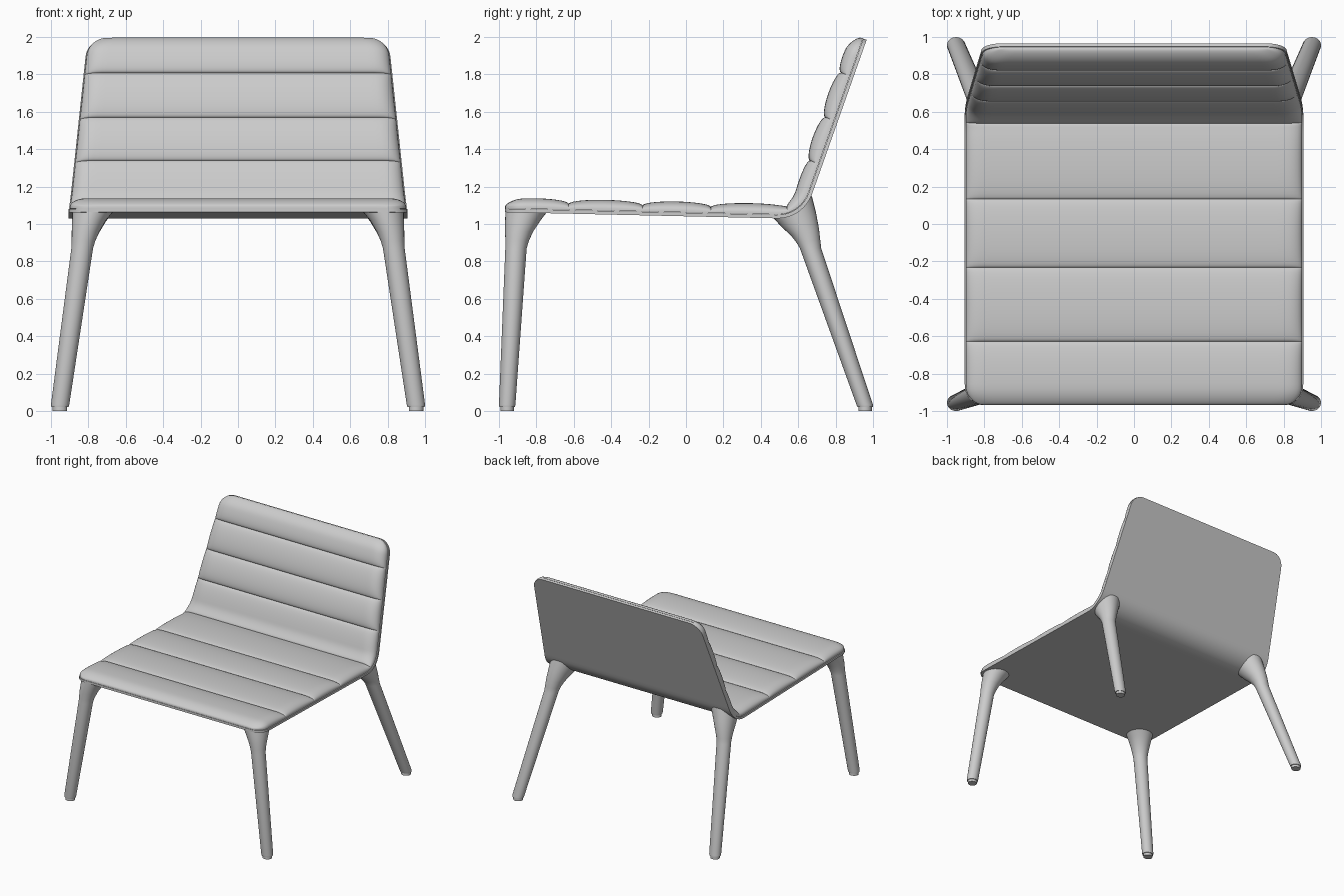
import bpy, bmesh
from math import sin, cos, pi, sqrt, tan, atan2, radians
from mathutils import Vector as V

if "Cube" in bpy.data.objects:
    bpy.data.objects.remove(bpy.data.objects["Cube"])

# Side profile of the shell's underside (y, z): seat line, bend, back line
FRONT, CORNER, TOP, R = V((-0.968, 1.063)), V((0.627, 1.027)), V((0.966, 1.985)), 0.195
d1, d2 = (CORNER - FRONT).normalized(), (TOP - CORNER).normalized()
a1, a2 = atan2(d1.y, d1.x), atan2(d2.y, d2.x)
turn = a2 - a1
cut = R * tan(turn / 2)
bend_start, bend_end = CORNER - d1 * cut, CORNER + d2 * cut
centre = bend_start + V((-d1.y, d1.x)) * R
L1, LA = (bend_start - FRONT).length, R * turn
TOTAL = L1 + LA + (TOP - bend_end).length


def frame(s):
    """Point and upward normal at path length s."""
    if s < L1:
        return FRONT + d1 * s, V((-d1.y, d1.x))
    if s < L1 + LA:
        n = V((-sin(a1 + (s - L1) / R), cos(a1 + (s - L1) / R)))
        return centre - n * R, n
    return bend_end + d2 * (s - L1 - LA), V((-d2.y, d2.x))


def half_width(s):
    taper = max(0, (s - L1 - LA / 2) / (TOTAL - L1 - LA / 2))
    w, r = 0.905 - 0.1 * taper, 0.1
    d = min(s, TOTAL - s, r)
    return w - r + sqrt(max(0, r * r - (r - d) ** 2))


# Channel seams along the path
back_seam = lambda y, z: L1 + LA + (V((y, z)) - bend_end).dot(d2)
seams = [0, 0.34, 0.735, 1.10, L1 + 0.29 * LA, back_seam(0.66, 1.34),
         back_seam(0.745, 1.57), back_seam(0.825, 1.81), TOTAL]
ROWS, COLS = 18, 40
rows = []
for i in range(8):
    for k in range(ROWS + (i == 7)):
        u = (1 - cos(pi * k / ROWS)) / 2
        rows.append((seams[i] + (seams[i + 1] - seams[i]) * u, i, u))


def round_off(d, r=0.09):
    return sqrt(max(0, 1 - (1 - min(d / r, 1)) ** 2))


def cushion_top(s, i, u, side):
    groove, bulge = (0.052, 0.026) if i < 4 else (0.07, 0.028)
    if i == 4:
        groove = 0.052 + 0.018 * u
    elif i == 7:
        groove = 0.07 - 0.012 * u
    h = groove + bulge * sqrt(max(0, 4 * u * (1 - u)))
    e = round_off(side) * round_off(min(s, TOTAL - s))
    return 0.032 + (h - 0.032) * e


def finish(bm, name):
    bmesh.ops.recalc_face_normals(bm, faces=bm.faces)
    me = bpy.data.meshes.new(name)
    bm.to_mesh(me)
    bm.free()
    ob = bpy.data.objects.new(name, me)
    bpy.context.collection.objects.link(ob)
    bpy.ops.object.select_all(action='DESELECT')
    ob.select_set(True)
    bpy.context.view_layer.objects.active = ob
    bpy.ops.object.shade_smooth_by_angle(angle=radians(35))
    return ob


def slab(name, inset, bottom, top):
    """Closed sheet that follows the path between two offsets."""
    bm = bmesh.new()
    layers = []
    for is_top in (False, True):
        grid = []
        for s, i, u in rows:
            p, n = frame(s)
            w = half_width(s) - inset
            line = []
            for j in range(COLS + 1):
                t = -cos(pi * j / COLS)
                q = p + n * (top(s, i, u, w * (1 - abs(t))) if is_top else bottom)
                line.append(bm.verts.new((w * t, q.x, q.y)))
            grid.append(line)
        for a, b in zip(grid, grid[1:]):
            for j in range(COLS):
                bm.faces.new((a[j], a[j + 1], b[j + 1], b[j]))
        layers.append(grid)
    rims = [g[0] + [r[-1] for r in g[1:-1]] + g[-1][::-1] + [r[0] for r in g[-2:0:-1]]
            for g in layers]
    lo, hi = rims
    for k in range(len(lo)):
        m = (k + 1) % len(lo)
        bm.faces.new((lo[k], lo[m], hi[m], hi[k]))
    return finish(bm, name)


slab("shell", 0, 0, lambda s, i, u, side: 0.019)
slab("cushion", 0.006, 0.021, cushion_top)


# Legs: lofted rings of (x, y, z, radius x, radius y, tilt in degrees)
def leg(name, rings, n=32):
    bm = bmesh.new()
    loops = []
    for x, y, z, rx, ry, tilt in rings:
        c, s = cos(radians(tilt)), sin(radians(tilt))
        loops.append([bm.verts.new((x + rx * cos(2 * pi * k / n),
                                    y + ry * c * sin(2 * pi * k / n),
                                    z + ry * s * sin(2 * pi * k / n))) for k in range(n)])
    for a, b in zip(loops, loops[1:]):
        for k in range(n):
            m = (k + 1) % n
            bm.faces.new((a[k], a[m], b[m], b[k]))
    bm.faces.new(loops[0])
    bm.faces.new(loops[-1])
    ob = finish(bm, name)
    ob.modifiers.new("mirror", 'MIRROR').use_mirror_merge = False


leg("front_legs", [
    (0.952, -0.956, 0.0, 0.039, 0.036, 0), (0.952, -0.956, 0.022, 0.039, 0.036, 0),
    (0.952, -0.956, 0.022, 0.046, 0.042, 0), (0.951, -0.956, 0.035, 0.049, 0.044, 0),
    (0.833, -0.909, 0.87, 0.058, 0.057, 0), (0.826, -0.903, 0.91, 0.063, 0.063, 0),
    (0.815, -0.892, 0.96, 0.074, 0.075, 0), (0.796, -0.872, 1.02, 0.091, 0.095, 0),
    (0.773, -0.85, 1.075, 0.113, 0.115, 0)])
leg("back_legs", [
    (0.952, 0.958, 0.0, 0.039, 0.036, 0), (0.952, 0.958, 0.022, 0.039, 0.036, 0),
    (0.952, 0.958, 0.022, 0.046, 0.041, 0), (0.951, 0.955, 0.035, 0.049, 0.044, 0),
    (0.833, 0.666, 0.87, 0.058, 0.057, 0), (0.826, 0.653, 0.91, 0.063, 0.065, 5),
    (0.815, 0.635, 0.957, 0.074, 0.078, 12), (0.796, 0.604, 1.02, 0.091, 0.099, 22),
    (0.773, 0.571, 1.09, 0.113, 0.118, 30)])
